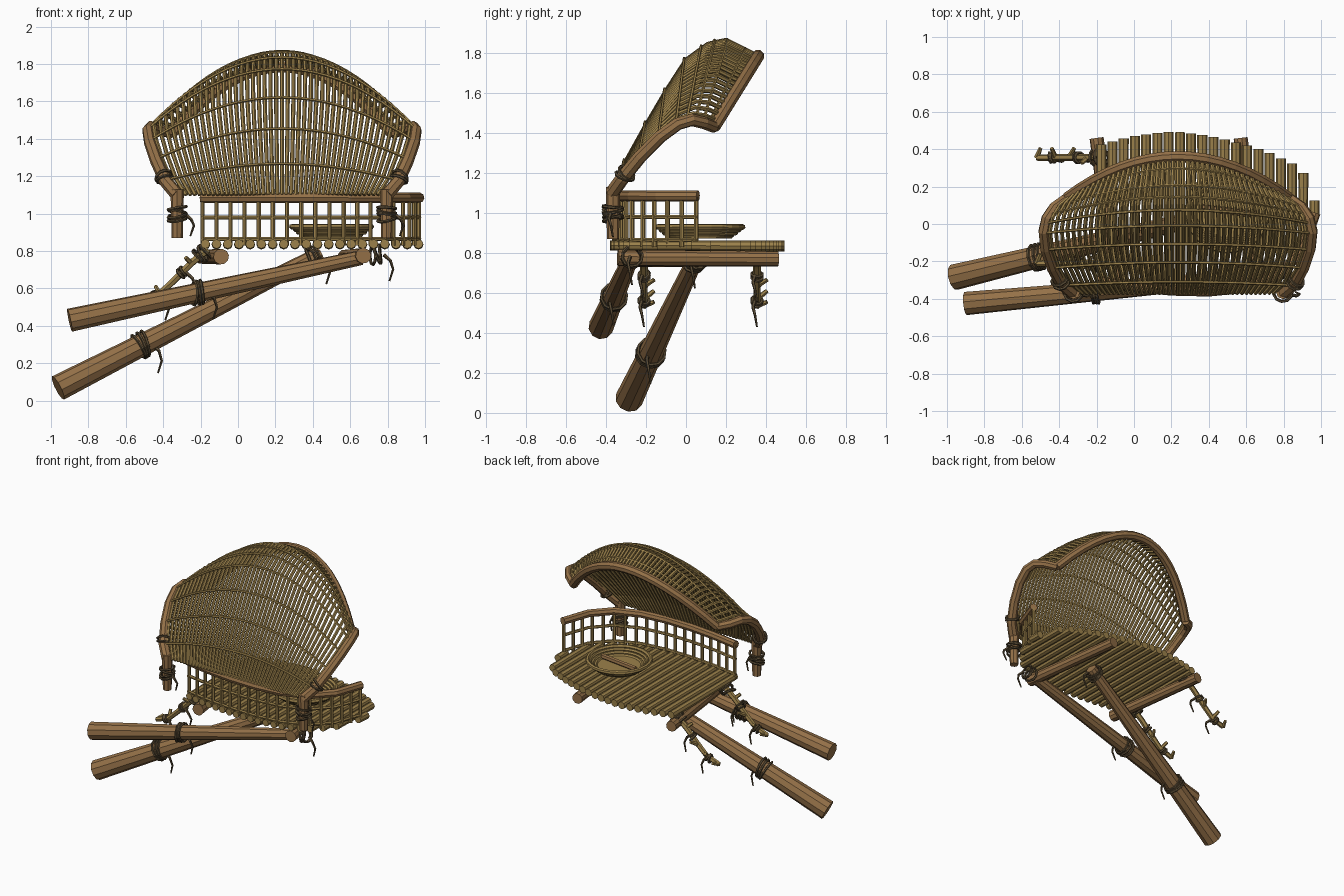
import bpy, bmesh, math, random
from mathutils import Vector as V

if "Cube" in bpy.data.objects:
    bpy.data.objects.remove(bpy.data.objects["Cube"])

random.seed(4)


def material(name, col):
    m = bpy.data.materials.new(name)
    m.diffuse_color = (*col, 1)
    m.use_nodes = True
    m.node_tree.nodes["Principled BSDF"].inputs["Base Color"].default_value = m.diffuse_color
    return m


WOOD = material("wood", (0.30, 0.165, 0.065))
BAMBOO = material("bamboo", (0.33, 0.22, 0.07))
ROPE = material("rope", (0.10, 0.07, 0.035))


def lerp_table(table, x):
    # piecewise linear lookup in (x, value) pairs
    for (a, fa), (b, fb) in zip(table, table[1:]):
        if x <= b:
            return fa + (fb - fa) * (x - a) / (b - a)
    return table[-1][1]


def along(pts, t):
    # point at parameter 0..1 over evenly weighted knots
    f = max(0, min(t, 1)) * (len(pts) - 1)
    i = min(int(f), len(pts) - 2)
    return V(pts[i]).lerp(V(pts[i + 1]), f - i)


def sweep(bm, pts, r0, r1=None, sides=6, closed=False):
    # round tube along a path, flat ends
    pts = [V(p) for p in pts]
    r1 = r0 if r1 is None else r1
    n, nrm, rings = len(pts), None, []
    for i, p in enumerate(pts):
        if closed:
            t = pts[(i + 1) % n] - pts[i - 1]
        else:
            t = pts[min(i + 1, n - 1)] - pts[max(i - 1, 0)]
        t.normalize()
        if nrm is None:
            nrm = t.orthogonal()
        nrm = (nrm - t * nrm.dot(t)).normalized()
        b = t.cross(nrm)
        r = r0 + (r1 - r0) * i / (n - 1)
        rings.append([bm.verts.new(p + r * (nrm * math.cos(a) + b * math.sin(a)))
                      for a in (2 * math.pi * k / sides for k in range(sides))])
    pairs = list(zip(rings, rings[1:])) + ([(rings[-1], rings[0])] if closed else [])
    for a, b in pairs:
        for k in range(sides):
            j = (k + 1) % sides
            bm.faces.new((a[k], a[j], b[j], b[k]))
    if not closed:
        bm.faces.new(rings[0][::-1])
        bm.faces.new(rings[-1])


def part(name, mat, tubes):
    # tubes: list of keyword dictionaries for sweep
    bm = bmesh.new()
    for t in tubes:
        sweep(bm, **t)
    me = bpy.data.meshes.new(name)
    bm.to_mesh(me)
    bm.free()
    me.materials.append(mat)
    ob = bpy.data.objects.new(name, me)
    bpy.context.collection.objects.link(ob)
    return ob


def ring(c, axis, rad, n=10):
    axis = V(axis).normalized()
    u = axis.orthogonal().normalized()
    w = axis.cross(u)
    return [V(c) + rad * (u * math.cos(2 * math.pi * k / n) + w * math.sin(2 * math.pi * k / n))
            for k in range(n)]


# Roof surface: middle and side profiles blended across u = -1..1
CX = 0.235
MID = [(-.37, 1.10), (-.30, 1.26), (-.20, 1.44), (-.10, 1.61), (0, 1.765), (.11, 1.845), (.2, 1.865), (.36, 1.785)]
SIDE = [(.56, -.37, 1.10), (.62, -.32, 1.17), (.67, -.23, 1.28), (.705, -.13, 1.38),
        (.715, -.04, 1.445), (.70, .03, 1.465), (.66, .09, 1.45), (.59, .14, 1.43)]


def roof(u, v):
    s, m, w = along(SIDE, v), along([(0, *p) for p in MID], v), 1 - u * u
    return V((CX + u * s.x, s.y + (m.y - s.y) * w, s.z + (m.z - s.z) * w))


N = 46
part("roof_slats", BAMBOO, [
    dict(pts=[roof(-1 + 2 * i / N, k / 14) for k in range(15)], r0=.0115) for i in range(N + 1)])
part("roof_hoops", BAMBOO, [
    dict(pts=[roof(-1 + k / 12, v) + V((0, -.008, .01)) for k in range(25)], r0=.008, sides=5)
    for v in (.14, .29, .43, .57, .68, .78, .87, .95)])
part("roof_back_rim", WOOD, [dict(pts=[roof(-1 + k / 8, 1) for k in range(17)], r0=.032, sides=8)])
part("roof_side_rims", WOOD, [
    dict(pts=[roof(s, k / 7) for k in range(8)], r0=.036, r1=.03, sides=8) for s in (-1, 1)])
POSTS = [V((CX + s * .56, -.365, 0)) for s in (-1, 1)]
part("roof_posts", WOOD, [
    dict(pts=[p + V((0, 0, .87)), p + V((0, 0, 1.13))], r0=.03, r1=.036, sides=8) for p in POSTS])

# Floor of round planks, trimmed to a curved outline
RAIL = [(-.2, -.30), (0, -.335), (.2, -.355), (.4, -.36), (.6, -.34), (.78, -.27), (.9, -.14), (.97, .06)]
BACK = [(-.2, .42), (0, .47), (.2, .495), (.35, .48), (.5, .45), (.7, .39), (.85, .32), (.92, .26), (.98, .08)]
planks = []
for i in range(20):
    x = -.175 + i * .06
    planks.append(dict(pts=[(x, lerp_table(RAIL, x) - .02, .838), (x, lerp_table(BACK, x), .835)],
                       r0=.025, r1=.027, sides=8))
part("floor_planks", BAMBOO, planks)

# Curved railing
part("top_rail", WOOD, [dict(pts=[(x, y, 1.085) for x, y in RAIL], r0=.028, sides=8)])
part("lower_rails", BAMBOO, [
    dict(pts=[(x, y, z) for x, y in RAIL], r0=.011) for z in (.865, .98)])
steps = [(V(a) - V(b)).length for a, b in zip(RAIL, RAIL[1:])]
dist = [sum(steps[:i]) for i in range(len(RAIL))]
bal = []
for i in range(19):
    d = .01 + (dist[-1] - .02) * i / 18
    x = lerp_table([(s, p[0]) for s, p in zip(dist, RAIL)], d)
    y = lerp_table([(s, p[1]) for s, p in zip(dist, RAIL)], d)
    bal.append(dict(pts=[(x, y, .83), (x, y, 1.08)], r0=.012))
part("balusters", BAMBOO, bal)

# Shallow round tray woven from rings
TC = V((.5, .07, 0))
part("tray_rings", BAMBOO, [
    dict(pts=ring(TC + V((0, 0, z)), (0, 0, 1), r, 24), r0=t, closed=True)
    for r, z, t in ((.213, .93, .015), (.195, .915, .013), (.178, .9, .013), (.158, .888, .013))])
part("tray_base", BAMBOO, [dict(pts=[TC + V((0, 0, .872)), TC + V((0, 0, .89))], r0=.16, sides=24)])
part("tray_stick", WOOD, [dict(pts=[TC + V((-.15, .02, .908)), TC + V((.15, -.02, .908))], r0=.018)])

# Cross beams under the floor and the two long support logs
BEAMS = [[V((-.09, -.34, .77)), V((-.2, .46, .77))], [V((.67, -.34, .775)), V((.57, .46, .77))]]
part("cross_beams", WOOD, [dict(pts=b, r0=.042, r1=.038, sides=10) for b in BEAMS])
LOG_A = [V((-.962, -.285, .068)), V((.44, .055, .785))]
LOG_B = [V((-.90, -.425, .43)), V((.66, -.28, .765))]
part("long_log", WOOD, [dict(pts=LOG_A, r0=.07, r1=.04, sides=10)])
part("upper_log", WOOD, [dict(pts=LOG_B, r0=.063, r1=.04, sides=10)])

# Knotted branches hanging off the left side
branch = []
for y in (-.21, .355):
    p = [V((-.16, y, .81)), V((-.25, y, .735)), V((-.35, y, .635)), V((-.42, y, .57)), V((-.52, y, .535))]
    branch.append(dict(pts=p, r0=.021, r1=.017))
    for k, d in ((1, (-.03, -.03, .03)), (2, (.03, .05, .03)), (3, (-.02, .05, .04)), (4, (.02, .05, .02))):
        branch.append(dict(pts=[p[k], p[k] + V(d)], r0=.015, r1=.011))
part("hanging_branches", BAMBOO, branch)

# Rope lashings: a few tilted turns and one kinked loose end
rope = []


def lash(c, axis, rad, turns=3, tail=.13):
    c, axis = V(c), V(axis).normalized()
    for k in range(turns):
        tilt = V([random.uniform(-.25, .25) for _ in range(3)])
        rope.append(dict(pts=ring(c + axis * (k - (turns - 1) / 2) * .02, axis + tilt, rad),
                         r0=.0085, sides=5, closed=True))
    if tail:
        a = c + V((rad * .8, -.01, 0))
        rope.append(dict(pts=[a, a + V((.035, -.01, -.03)), a + V((.05, .0, -tail * .7)),
                              a + V((.03, .01, -tail - .03))], r0=.011, r1=.005, sides=5))


for p in POSTS:
    lash(p + V((0, 0, 1.0)), (0, 0, 1), .05, 4, .09)
for s in (-1, 1):
    lash(roof(s, .17), roof(s, .25) - roof(s, .1), .045, 2, 0)
dirA, dirB = LOG_A[1] - LOG_A[0], LOG_B[1] - LOG_B[0]
lash(LOG_A[0].lerp(LOG_A[1], .32), dirA, .07, 3, .12)
lash(LOG_B[0].lerp(LOG_B[1], .44), dirB, .064, 3, .11)
lash(LOG_A[0].lerp(LOG_A[1], .97), dirA, .055, 3, .11)
lash((.74, -.27, .78), (1, .1, .2), .05, 3, .11)
for y in (-.21, .355):
    lash((-.19, y, .785), (-1, 0, -.8), .045, 3, 0)
    lash((-.30, y, .685), (-1, 0, -1), .027, 2, .1)
    lash((-.44, y, .56), (-1, 0, -.4), .026, 2, .1)
part("rope_lashings", ROPE, rope)
